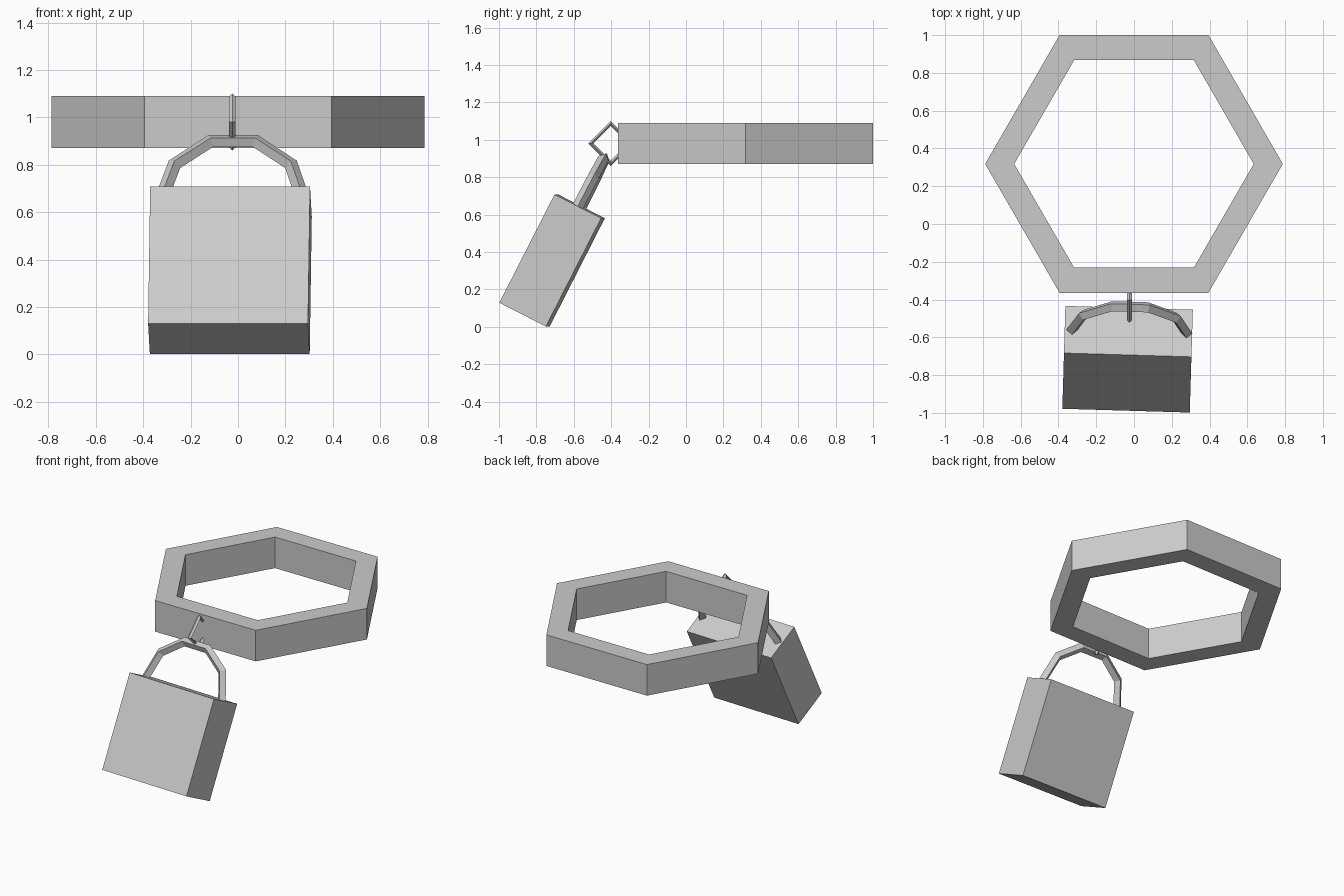
import bpy, bmesh
from math import sin, cos, pi, radians
from mathutils import Matrix, Vector

cube = bpy.data.objects.get("Cube")
if cube:
    bpy.data.objects.remove(cube, do_unlink=True)

# One plain grey for everything
grey = bpy.data.materials.new("grey_metal")
grey.use_nodes = True
grey.diffuse_color = (0.6, 0.6, 0.6, 1)
grey.node_tree.nodes["Principled BSDF"].inputs["Base Color"].default_value = (0.6, 0.6, 0.6, 1)


def add_object(name, bm, matrix):
    bmesh.ops.recalc_face_normals(bm, faces=bm.faces)
    mesh = bpy.data.meshes.new(name)
    bm.to_mesh(mesh)
    bm.free()
    mesh.materials.append(grey)
    obj = bpy.data.objects.new(name, mesh)
    obj.matrix_world = matrix
    bpy.context.collection.objects.link(obj)
    return obj


def add_ring(name, section, segments, matrix, sweep=2 * pi):
    """Sweep a (radius, height) section around local z in straight segments."""
    bm = bmesh.new()
    closed = sweep > 1.9 * pi
    rings = []
    for i in range(segments if closed else segments + 1):
        a = sweep * i / segments
        rings.append([bm.verts.new((r * cos(a), r * sin(a), h)) for r, h in section])
    n = len(section)
    for i in range(segments):
        a, b = rings[i], rings[(i + 1) % len(rings)]
        for j in range(n):
            k = (j + 1) % n
            bm.faces.new((a[j], a[k], b[k], b[j]))
    if not closed:
        bm.faces.new(rings[0])
        bm.faces.new(rings[-1])
    return add_object(name, bm, matrix)


def diamond(radius, r):
    return [(radius + r, 0), (radius, r), (radius - r, 0), (radius, -r)]


# Hexagonal band
band_section = [(0.788, -0.11), (0.788, 0.11), (0.634, 0.11), (0.634, -0.11)]
add_ring("hexagonal_band", band_section, 6, Matrix.Translation((0, 0.318, 0.98)))

# Four-sided link through the front of the band, standing in the yz plane
add_ring("connecting_link", diamond(0.106, 0.014), 4,
         Matrix.Translation((-0.024, -0.402, 0.981)) @ Matrix.Rotation(pi / 2, 4, 'Y'))

# Padlock body, hanging at a tilt
tilt = Matrix.Rotation(radians(-1.7), 4, 'Z') @ Matrix.Rotation(radians(-27), 4, 'X')
lock = Matrix.Translation((-0.034, -0.716, 0.355)) @ tilt
size = Vector((0.675, 0.28, 0.65))
bm = bmesh.new()
bmesh.ops.create_cube(bm, size=1)
bmesh.ops.scale(bm, vec=size, verts=bm.verts)
add_object("padlock_body", bm, lock)

# Shackle: half ring of five segments rising from the middle of the body top
add_ring("padlock_shackle", diamond(0.304, 0.03), 5,
         lock @ Matrix.Translation((0.005, 0, size.z / 2 - 0.002)) @ Matrix.Rotation(pi / 2, 4, 'X'),
         sweep=pi)
